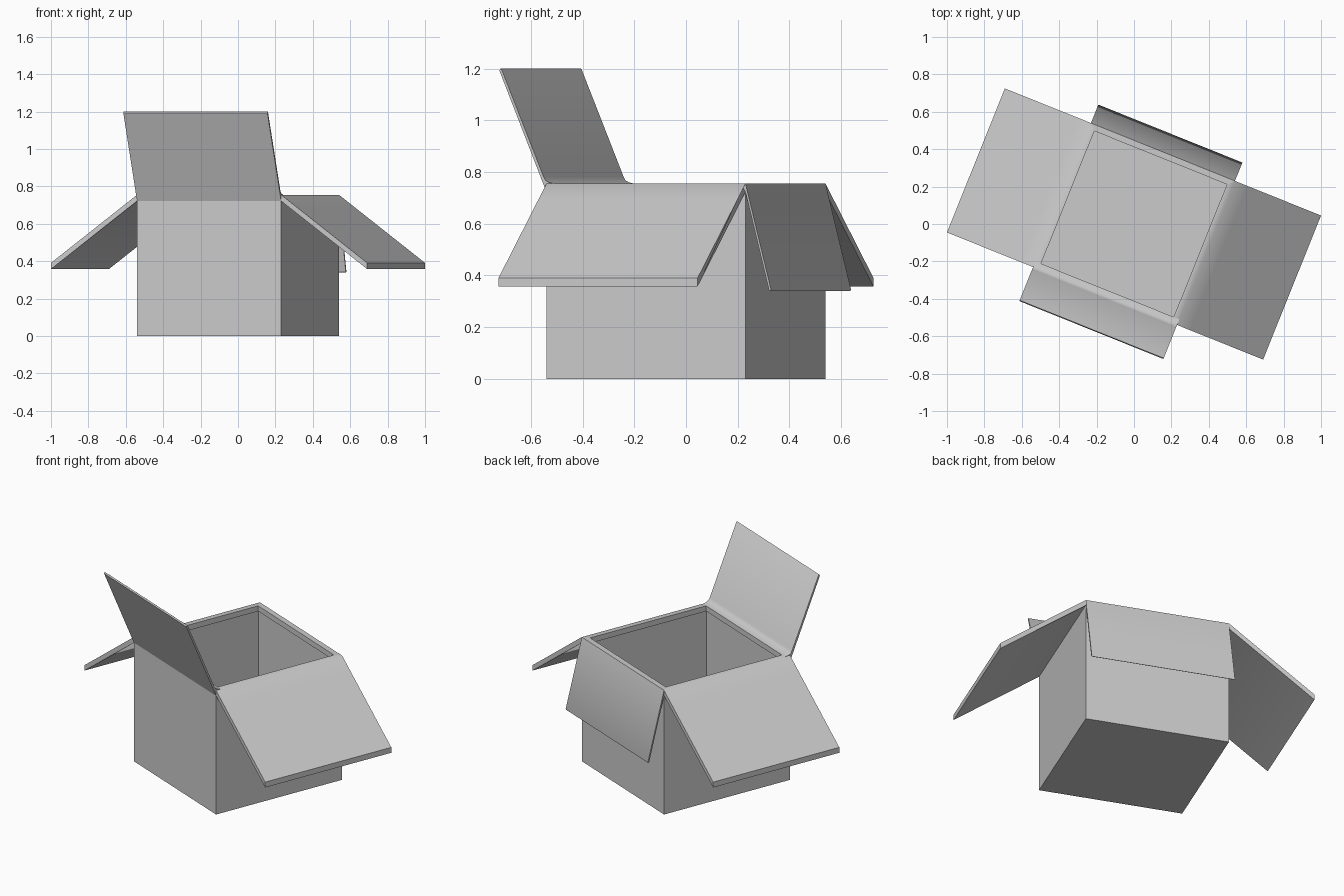
import bpy, bmesh
from math import radians

if "Cube" in bpy.data.objects:
    bpy.data.objects.remove(bpy.data.objects["Cube"])

TURN = radians(-21.9)          # whole carton is turned about z
OUT, T = 0.415, 0.033          # half width of the box, board thickness
IN = OUT - T
TOP = 0.755
LOW = TOP - T


def finish(bm, name, angle):
    bmesh.ops.recalc_face_normals(bm, faces=bm.faces)
    me = bpy.data.meshes.new(name)
    bm.to_mesh(me)
    bm.free()
    ob = bpy.data.objects.new(name, me)
    bpy.context.collection.objects.link(ob)
    ob.rotation_euler.z = TURN + radians(angle)
    bpy.ops.object.select_all(action='DESELECT')
    ob.select_set(True)
    bpy.context.view_layer.objects.active = ob
    bpy.ops.object.shade_smooth_by_angle(angle=radians(45))
    return ob


def flap(name, angle, profile):
    """Board profile of (distance out, z, half width), swept across the side."""
    bm = bmesh.new()
    a = [bm.verts.new((d, -w, z)) for d, z, w in profile]
    b = [bm.verts.new((d, w, z)) for d, z, w in profile]
    n = len(profile)
    for i in range(n):
        j = (i + 1) % n
        bm.faces.new((a[i], a[j], b[j], b[i]))
    bm.faces.new(a)
    bm.faces.new(b[::-1])
    return finish(bm, name, angle)


# open box: walls and floor, hollowed from above
bm = bmesh.new()
bmesh.ops.create_cube(bm, size=1)
for v in bm.verts:
    v.co = (v.co.x * 2 * OUT, v.co.y * 2 * OUT, (v.co.z + 0.5) * LOW)
top = max(bm.faces, key=lambda f: f.calc_center_median().z)
bmesh.ops.inset_region(bm, faces=[top], thickness=T)
floor = bmesh.ops.extrude_discrete_faces(bm, faces=[top])['faces'][0]
bmesh.ops.translate(bm, verts=floor.verts, vec=(0, 0, T - LOW))
finish(bm, "box_body", 0)

# mitred rim strip that each flap hinges from
rim_top = [(IN, TOP, IN), (OUT, TOP, OUT)]
rim_low = [(OUT, LOW, OUT), (IN, LOW, IN)]

# wide side flaps, folded outward and down
side = rim_top + [(0.49, 0.70, OUT), (0.911, 0.391, OUT), (0.911, 0.358, OUT)] + rim_low
flap("right_flap", 0, side)
flap("left_flap", 180, side)

# back flap, hanging steeply
back = rim_top + [(0.521, 0.346, OUT), (0.519, 0.34, OUT), (0.513, 0.342, OUT)] + rim_low
flap("back_flap", 90, back)

# front flap, standing up with a curved root
front = [(IN, TOP, OUT), (0.405, 0.76, OUT), (0.419, 0.768, OUT), (0.427, 0.782, OUT),
         (0.602, 1.197, OUT), (0.606, 1.2, OUT), (0.611, 1.192, OUT)] + rim_low
flap("front_flap", 270, front)
